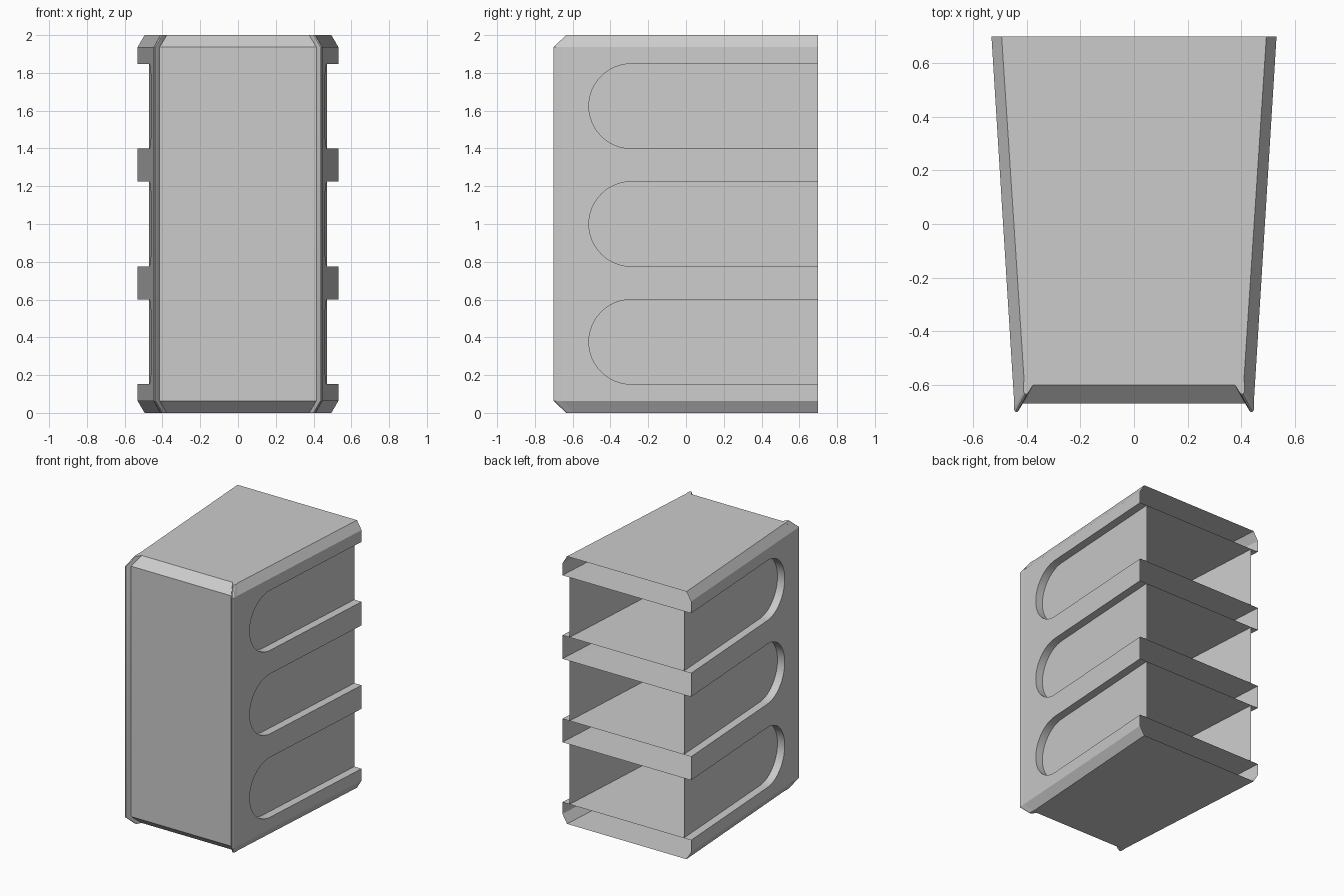
import bpy, bmesh, math

cube = bpy.data.objects.get("Cube")
if cube:
    bpy.data.objects.remove(cube, do_unlink=True)

grey = bpy.data.materials.new("light grey")
grey.use_nodes = True
grey.diffuse_color = (0.6, 0.6, 0.6, 1)
grey.node_tree.nodes["Principled BSDF"].inputs["Base Color"].default_value = (0.6, 0.6, 0.6, 1)

FRONT, BACK, TOP = -0.67, 0.70, 2.0
CHAMFER = 0.064
DEPTH = 0.06
RADIUS, ARC_Y = 0.224, -0.29
SLOTS = [0.376, 1.0, 1.624]


def side_x(y):
    """Half width of the tapering body at depth y."""
    return 0.447 + (y - FRONT) / (BACK - FRONT) * 0.085


def make(name, polys):
    """Object from a list of polygons, welded where they meet."""
    bm = bmesh.new()
    for poly in polys:
        bm.faces.new([bm.verts.new(p) for p in poly])
    bmesh.ops.remove_doubles(bm, verts=bm.verts, dist=0.0002)
    mesh = bpy.data.meshes.new(name)
    bm.to_mesh(mesh)
    bm.free()
    obj = bpy.data.objects.new(name, mesh)
    bpy.context.collection.objects.link(obj)
    mesh.materials.append(grey)
    bpy.ops.object.select_all(action='DESELECT')
    obj.select_set(True)
    bpy.context.view_layer.objects.active = obj
    bpy.ops.object.shade_smooth_by_angle(angle=math.radians(25))
    return obj


def mirrored(polys, sign):
    if sign > 0:
        return polys
    return [[(-x, y, z) for x, y, z in reversed(p)] for p in polys]


def slot_outline(zc, steps=24):
    """Round-ended slot open to the back, from its lower to its upper edge."""
    pts = [(BACK, zc - RADIUS)]
    for i in range(steps + 1):
        a = -math.pi / 2 - math.pi * i / steps
        pts.append((ARC_Y + RADIUS * math.cos(a), zc + RADIUS * math.sin(a)))
    return pts + [(BACK, zc + RADIUS)]


# Side walls: comb-shaped outer skin, slot walls and recessed panels
comb = [(FRONT, CHAMFER), (BACK, CHAMFER)]
for zc in SLOTS:
    comb += slot_outline(zc)
comb += [(BACK, TOP - CHAMFER), (FRONT, TOP - CHAMFER)]
wall = [[(side_x(y), y, z) for y, z in comb]]
for zc in SLOTS:
    outer = [(side_x(y), y, z) for y, z in slot_outline(zc)]
    inner = [(x - DEPTH, y, z) for x, y, z in outer]
    wall.append(inner)
    for i in range(len(outer) - 1):
        wall.append([outer[i], outer[i + 1], inner[i + 1], inner[i]])
for sign, label in ((1, "left"), (-1, "right")):
    make(label + "_side_wall", mirrored(wall, sign))

# Front, top and bottom skin with chamfered edges
xf, xb = side_x(FRONT), side_x(BACK)
cx, cy = 0.038, FRONT + 0.07


def ring(z, inset, front):
    a, b = xf - inset, xb - inset
    return [(-b, BACK, z), (-a, front, z), (a, front, z), (b, BACK, z)]


low, lower = ring(0, cx, cy), ring(CHAMFER, 0, FRONT)
upper, high = ring(TOP - CHAMFER, 0, FRONT), ring(TOP, cx, cy)
shell = [high[::-1], low, [lower[1], lower[2], upper[2], upper[1]]]
for below, above in ((low, lower), (upper, high)):
    for i in range(3):
        shell.append([below[i], below[i + 1], above[i + 1], above[i]])
make("outer_shell", shell)

# Shelf and ceiling boards of the three compartments
for n, zc in enumerate(SLOTS):
    for label, z, flip in (("floor", zc - RADIUS, 1), ("ceiling", zc + RADIUS, -1)):
        a, b = xf - DEPTH, xb - DEPTH
        board = [(-a, FRONT, z), (a, FRONT, z), (b, BACK, z), (-b, BACK, z)]
        make(f"compartment_{label}_{n + 1}", [board[::flip]])

# Raised ridges along the front corners, bending over the chamfers
section = [(0.412, -0.665), (0.430, -0.695), (0.436, -0.701), (0.443, -0.701),
           (0.448, -0.692), (0.448, -0.655)]
stations = [(0, 1), (CHAMFER, 0), (TOP - CHAMFER, 0), (TOP, 1)]
rings = [[(x - 0.036 * k, y + 0.066 * k, z) for x, y in section] for z, k in stations]
ridge = [rings[0][::-1], rings[-1]]
for lo, hi in zip(rings, rings[1:]):
    for i in range(len(section)):
        j = (i + 1) % len(section)
        ridge.append([lo[i], lo[j], hi[j], hi[i]])
for sign, label in ((1, "left"), (-1, "right")):
    make(label + "_front_ridge", mirrored(ridge, sign))
